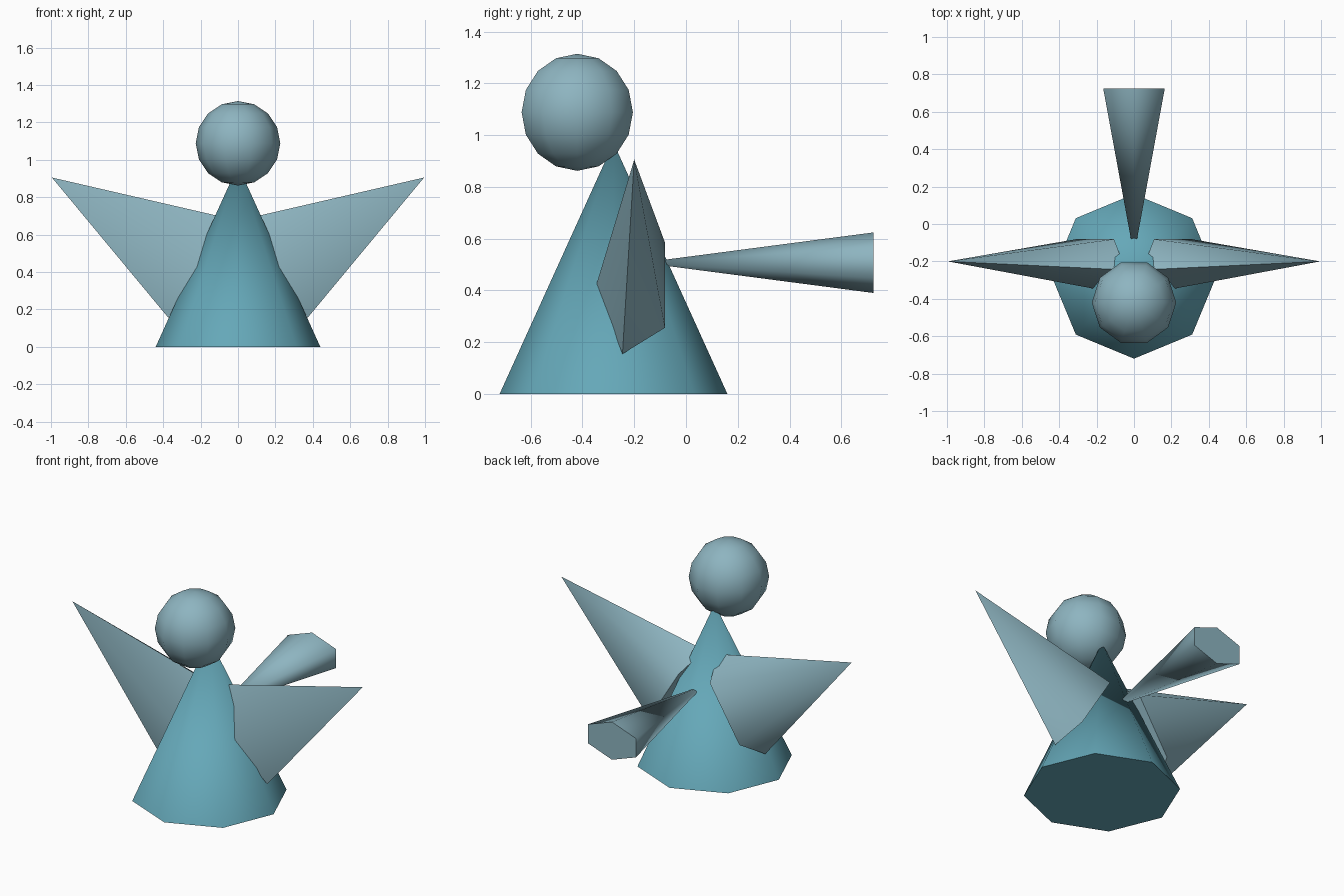
import bpy
from math import sin, cos, pi, radians
from mathutils import Vector

if "Cube" in bpy.data.objects:
    bpy.data.objects.remove(bpy.data.objects["Cube"])


def material(name, rgb):
    mat = bpy.data.materials.new(name)
    mat.diffuse_color = (*rgb, 1)
    mat.use_nodes = True
    mat.node_tree.nodes["Principled BSDF"].inputs["Base Color"].default_value = mat.diffuse_color
    return mat


teal = material("teal", (0.13, 0.39, 0.48))
pale = material("pale_blue_grey", (0.27, 0.46, 0.53))


def smooth(obj):
    bpy.ops.object.select_all(action='DESELECT')
    obj.select_set(True)
    bpy.context.view_layer.objects.active = obj
    bpy.ops.object.shade_smooth_by_angle(angle=radians(80))


def cone(name, sides, centre, tip, u, v, mat):
    """Capped cone: ring centre + u*cos + v*sin, joined to the tip."""
    centre, tip, u, v = map(Vector, (centre, tip, u, v))
    angles = [2 * pi * i / sides for i in range(sides)]
    verts = [centre + u * cos(a) + v * sin(a) for a in angles] + [tip]
    if u.cross(v).dot(tip - centre) < 0:
        verts[:sides] = verts[:sides][::-1]
    faces = [(i, (i + 1) % sides, sides) for i in range(sides)]
    faces.append(tuple(reversed(range(sides))))
    mesh = bpy.data.meshes.new(name)
    mesh.from_pydata(verts, [], faces)
    obj = bpy.data.objects.new(name, mesh)
    bpy.context.collection.objects.link(obj)
    mesh.materials.append(mat)
    smooth(obj)
    return obj


# Body: eight-sided upright cone
cone("body", 8, (0, -0.28, 0), (0, -0.28, 0.97), (0.44, 0, 0), (0, 0.44, 0), teal)

# Tail: flattened six-sided cone, widening to the back
cone("tail", 6, (0, 0.725, 0.507), (0, -0.17, 0.507), (0, 0, 0.117), (0.19, 0, 0), pale)

# Wings: flattened five-sided cones, mirrored left to right
base, tip = Vector((0.208, -0.2, 0.42)), Vector((0.995, -0.2, 0.905))
axis = (tip - base).normalized()
across = Vector((-axis.z, 0, axis.x)) * 0.328
wings = cone("wings", 5, base, tip, (0, -0.147, 0), across, pale)
wings.modifiers.new("mirror", 'MIRROR').use_mirror_merge = False

# Head: low-poly sphere with corners on the x axis
bpy.ops.mesh.primitive_uv_sphere_add(segments=10, ring_count=8, radius=0.226,
                                     location=(0, -0.42, 1.088),
                                     rotation=(0, 0, pi / 2))
head = bpy.context.object
head.name = "head"
head.data.materials.append(pale)
smooth(head)
